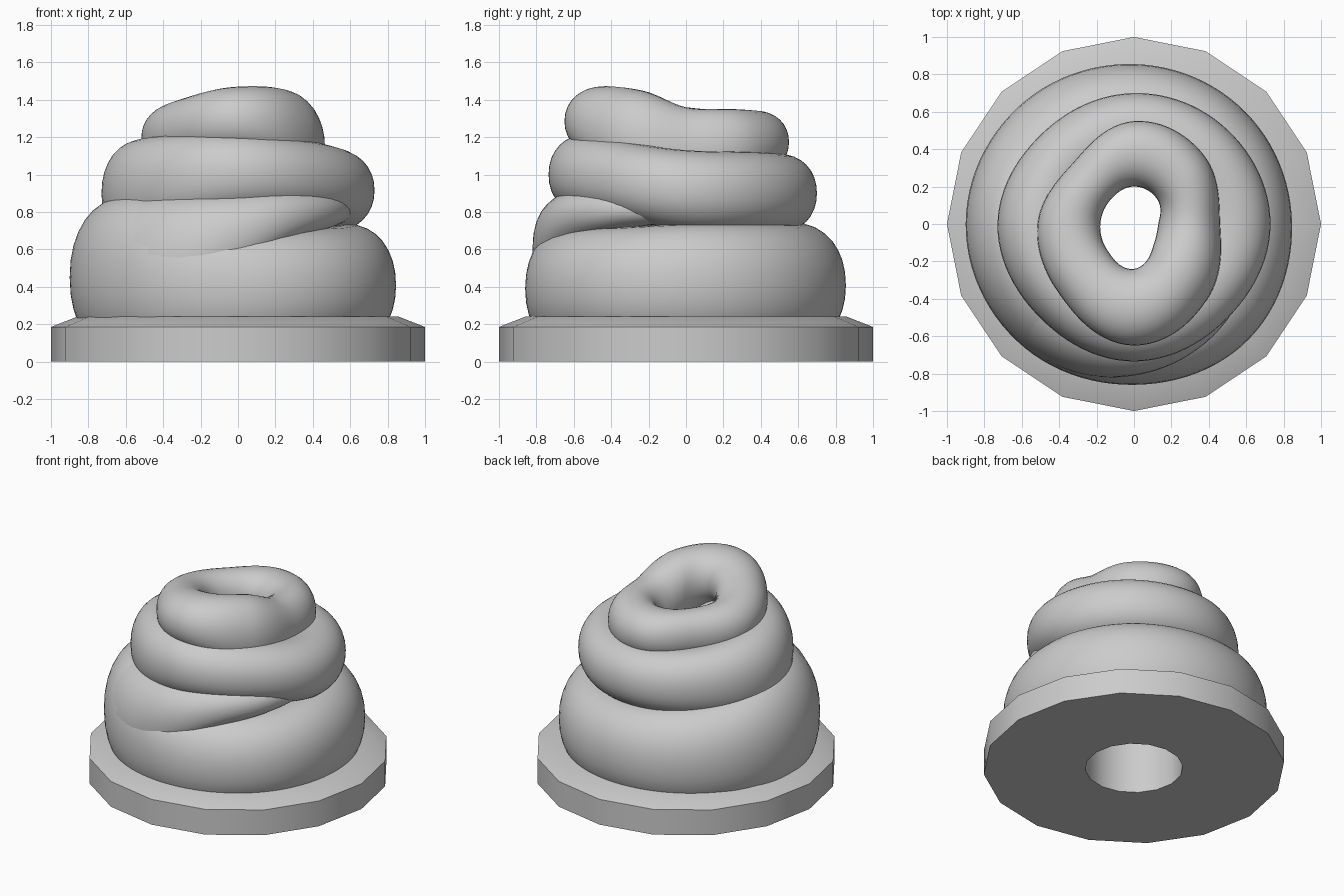
import bpy, bmesh, math

cube = bpy.data.objects.get("Cube")
if cube:
    bpy.data.objects.remove(cube, do_unlink=True)

# One plain clay grey
clay = bpy.data.materials.new("clay grey")
GREY = (0.6, 0.6, 0.6, 1.0)
clay.diffuse_color = GREY
clay.use_nodes = True
clay.node_tree.nodes["Principled BSDF"].inputs["Base Color"].default_value = GREY


def loft(name, sections, closed=True):
    """Skin a list of point loops; a closed loft joins the last loop to the first."""
    bm = bmesh.new()
    loops = [[bm.verts.new(p) for p in s] for s in sections]
    n, m = len(loops), len(loops[0])
    for i in range(n if closed else n - 1):
        a, b = loops[i], loops[(i + 1) % n]
        for j in range(m):
            k = (j + 1) % m
            bm.faces.new((a[j], b[j], b[k], a[k]))
    if not closed:
        bm.faces.new(loops[0])
        bm.faces.new(loops[-1])
    bmesh.ops.recalc_face_normals(bm, faces=bm.faces)
    mesh = bpy.data.meshes.new(name)
    bm.to_mesh(mesh)
    bm.free()
    mesh.materials.append(clay)
    mesh.shade_smooth()
    mesh.set_sharp_from_angle(angle=math.radians(40))
    obj = bpy.data.objects.new(name, mesh)
    bpy.context.collection.objects.link(obj)


def spline(p0, p1, p2, p3, t):
    return 0.5 * (2 * p1 + (p2 - p0) * t + (2 * p0 - 5 * p1 + 4 * p2 - p3) * t * t
                  + (3 * p1 - p0 - 3 * p2 + p3) * t ** 3)


def around(values, u):
    """Smooth periodic lookup, u in turns, values evenly spaced from +x."""
    n = len(values)
    i = math.floor(u * n)
    return spline(*(values[(i + k) % n] for k in (-1, 0, 1, 2)), u * n - i)


def section(angle, r, z, half_r, half_z, power, count=32):
    """Rounded superellipse standing in the radial plane at this angle."""
    pts = []
    for j in range(count):
        a = 2 * math.pi * j / count
        c, s = math.cos(a), math.sin(a)
        rr = r + half_r * math.copysign(abs(c) ** (2 / power), c)
        zz = z + half_z * math.copysign(abs(s) ** (2 / power), s)
        pts.append((rr * math.cos(angle), rr * math.sin(angle), zz))
    return pts


def coil(name, outer, inner, bottom, top, power, steps=96):
    secs = []
    for i in range(steps):
        u = i / steps
        ro, ri, zb, zt = (around(v, u) for v in (outer, inner, bottom, top))
        secs.append(section(2 * math.pi * u, (ro + ri) / 2, (zb + zt) / 2,
                            (ro - ri) / 2, (zt - zb) / 2, power))
    loft(name, secs)


# Stacked coils: values every 45 degrees, from +x towards the back
coil("lower_coil",
     [0.845, 0.845, 0.855, 0.88, 0.90, 0.885, 0.86, 0.87], [0.32] * 8,
     [0.08, 0.08, 0.08, 0.06, 0.03, 0.03, 0.05, 0.08],
     [0.735, 0.735, 0.735, 0.78, 0.87, 0.88, 0.73, 0.715], 2.15)
coil("middle_coil",
     [0.73, 0.71, 0.70, 0.69, 0.73, 0.71, 0.735, 0.71], [0.29] * 8,
     [0.70, 0.69, 0.69, 0.66, 0.62, 0.68, 0.78, 0.77],
     [1.13, 1.12, 1.11, 1.13, 1.18, 1.21, 1.22, 1.18], 2.15)
coil("upper_coil",
     [0.46, 0.525, 0.55, 0.462, 0.515, 0.55, 0.65, 0.56],
     [0.13, 0.18, 0.20, 0.18, 0.18, 0.20, 0.24, 0.15],
     [0.90, 0.96, 1.01, 1.02, 1.02, 1.06, 1.10, 0.95],
     [1.36, 1.35, 1.34, 1.34, 1.36, 1.41, 1.47, 1.45], 2.1)

# Front ramp: leaves the lower coil on the right and tapers under the middle coil
ramp = [(222, 0.601, 0.455, 0.281, 0.425), (248, 0.592, 0.53, 0.265, 0.365),
        (270, 0.582, 0.66, 0.228, 0.245), (295, 0.58, 0.77, 0.175, 0.15),
        (325, 0.55, 0.81, 0.14, 0.10), (360, 0.50, 0.81, 0.09, 0.06)]
secs = []
for i in range(len(ramp) - 1):
    keys = [ramp[max(0, min(len(ramp) - 1, i + k))] for k in (-1, 0, 1, 2)]
    for s in range(8):
        d, r, z, hr, hz = (spline(*v, s / 8) for v in zip(*keys))
        secs.append(section(math.radians(d), r, z, hr, hz, 2.15))
loft("front_ramp", secs, closed=False)

# Sixteen-sided base: sloping rim, and a bore whose wall rises inside the coil
profile = [(0.325, 0), (1, 0), (1, 0.185), (0.86, 0.24), (0.45, 0.24), (0.325, 0.45)]
loft("base", [[(r * math.cos(a), r * math.sin(a), z) for r, z in profile]
              for a in (2 * math.pi * i / 16 for i in range(16))])
